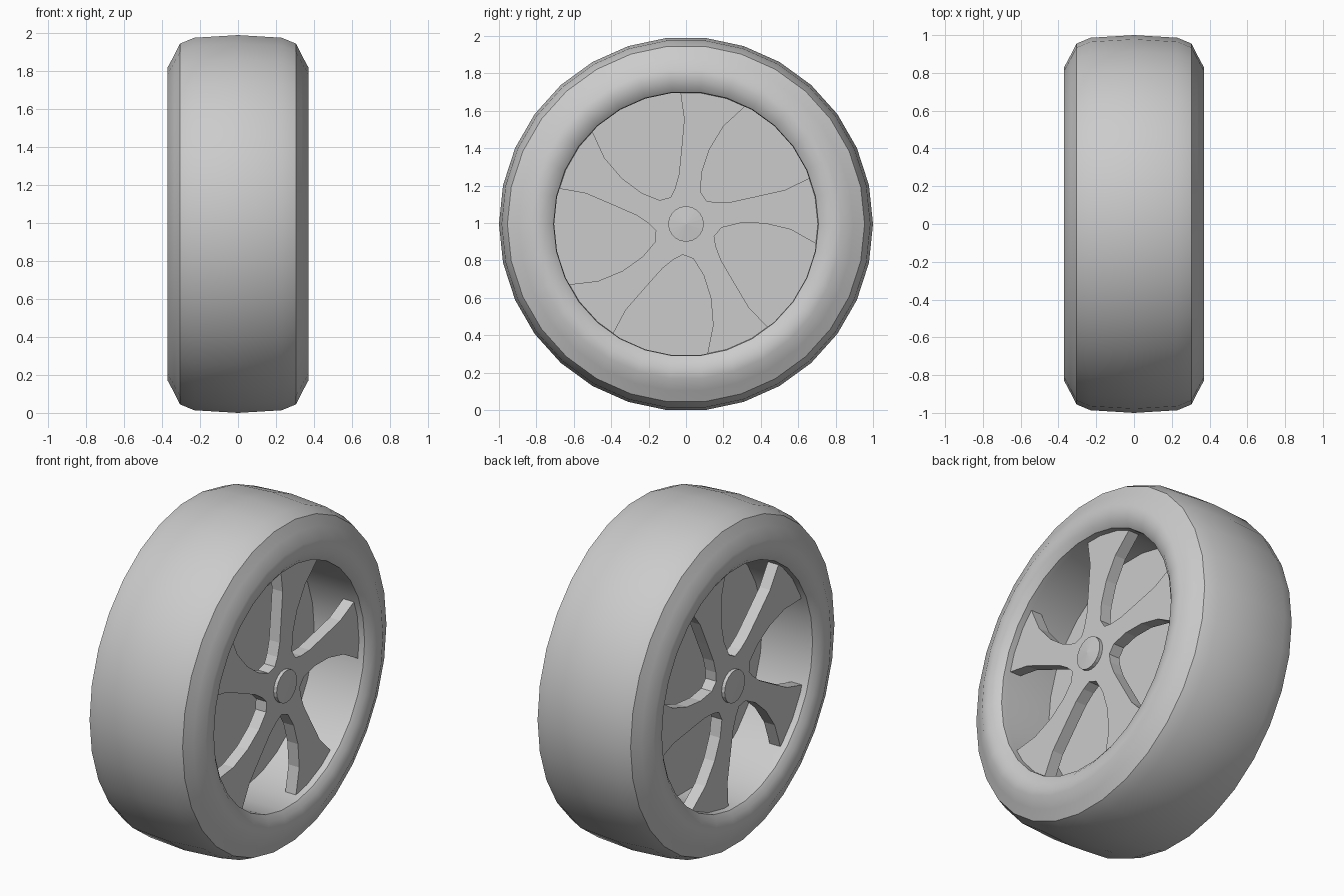
import bpy, bmesh, math

if "Cube" in bpy.data.objects:
    bpy.data.objects.remove(bpy.data.objects["Cube"])

SEG = 30
CZ = math.cos(math.radians(180 / SEG))   # axle height so the flat facet rests on z = 0

grey = bpy.data.materials.new("light_grey")
grey.diffuse_color = (0.6, 0.6, 0.6, 1)
grey.use_nodes = True
grey.node_tree.nodes["Principled BSDF"].inputs["Base Color"].default_value = grey.diffuse_color


def finish(name, bm, angle=None):
    bmesh.ops.remove_doubles(bm, verts=bm.verts, dist=1e-5)
    bmesh.ops.recalc_face_normals(bm, faces=bm.faces)
    me = bpy.data.meshes.new(name)
    bm.to_mesh(me)
    bm.free()
    me.materials.append(grey)
    ob = bpy.data.objects.new(name, me)
    bpy.context.collection.objects.link(ob)
    ob.location.z = CZ
    if angle:
        bpy.ops.object.select_all(action='DESELECT')
        ob.select_set(True)
        bpy.context.view_layer.objects.active = ob
        bpy.ops.object.shade_smooth_by_angle(angle=math.radians(angle))
    return ob


def lathe(name, profile, angle, closed=False, seg=SEG):
    """Spin (x, radius) points around the x axis."""
    bm = bmesh.new()
    rings = []
    for x, r in profile:
        rings.append([bm.verts.new((x, r * math.cos(2 * math.pi * i / seg),
                                    r * math.sin(2 * math.pi * i / seg)))
                      for i in range(seg)])
    pairs = list(zip(rings, rings[1:]))
    if closed:
        pairs.append((rings[-1], rings[0]))
    for a, b in pairs:
        for i in range(seg):
            j = (i + 1) % seg
            bm.faces.new((a[i], a[j], b[j], b[i]))
    return finish(name, bm, angle)


# Tyre with rounded sidewalls and the rim barrel as its inner wall
half = [(0.30, 0.705), (0.335, 0.708), (0.36, 0.74), (0.371, 0.785), (0.37, 0.83),
        (0.335, 0.895), (0.305, 0.955), (0.23, 0.986)]
profile = half + [(0, 1.0)] + [(-x, r) for x, r in reversed(half)]
lathe("tyre", profile, 40, closed=True)

# Plate closing the middle of the rim
lathe("centre_plate", [(0.006, 0.0001), (0.006, 0.71), (-0.006, 0.71), (-0.006, 0.0001)], 30)

# Outline of one opening: (radius, angle from the opening's middle in degrees)
HOLE = [(0.715, -21.5), (0.56, -23), (0.40, -20.5), (0.27, -16), (0.20, -7), (0.165, 6),
        (0.19, 24), (0.29, 31), (0.42, 30.5), (0.56, 27), (0.715, 21)]


def spokes(name, side, mid):
    """Five swirled spokes, one flat plate; angles are as seen from that side."""
    bm = bmesh.new()
    verts = []
    for k in range(5):
        for r, a in HOLE + [(0.715, 31), (0.715, 41)]:
            t = math.radians(mid + 72 * k + a)
            verts.append(bm.verts.new((side * 0.30, side * r * math.cos(t), r * math.sin(t))))
    face = bm.faces.new(verts)
    back = bmesh.ops.extrude_face_region(bm, geom=[face], use_keep_orig=True)
    for v in back["geom"]:
        if isinstance(v, bmesh.types.BMVert):
            v.co.x -= side * 0.07
    bmesh.ops.triangulate(bm, faces=[f for f in bm.faces if len(f.verts) > 4])
    finish(name, bm)


# Spoke faces and hub caps on both sides
for label, side, mid in (("right", 1, 42), ("left", -1, 1)):
    spokes(label + "_spokes", side, mid)
    lathe(label + "_hub_cap", [(side * 0.25, 0.095), (side * 0.32, 0.095),
                               (side * 0.33, 0.0001)], None, seg=20)
